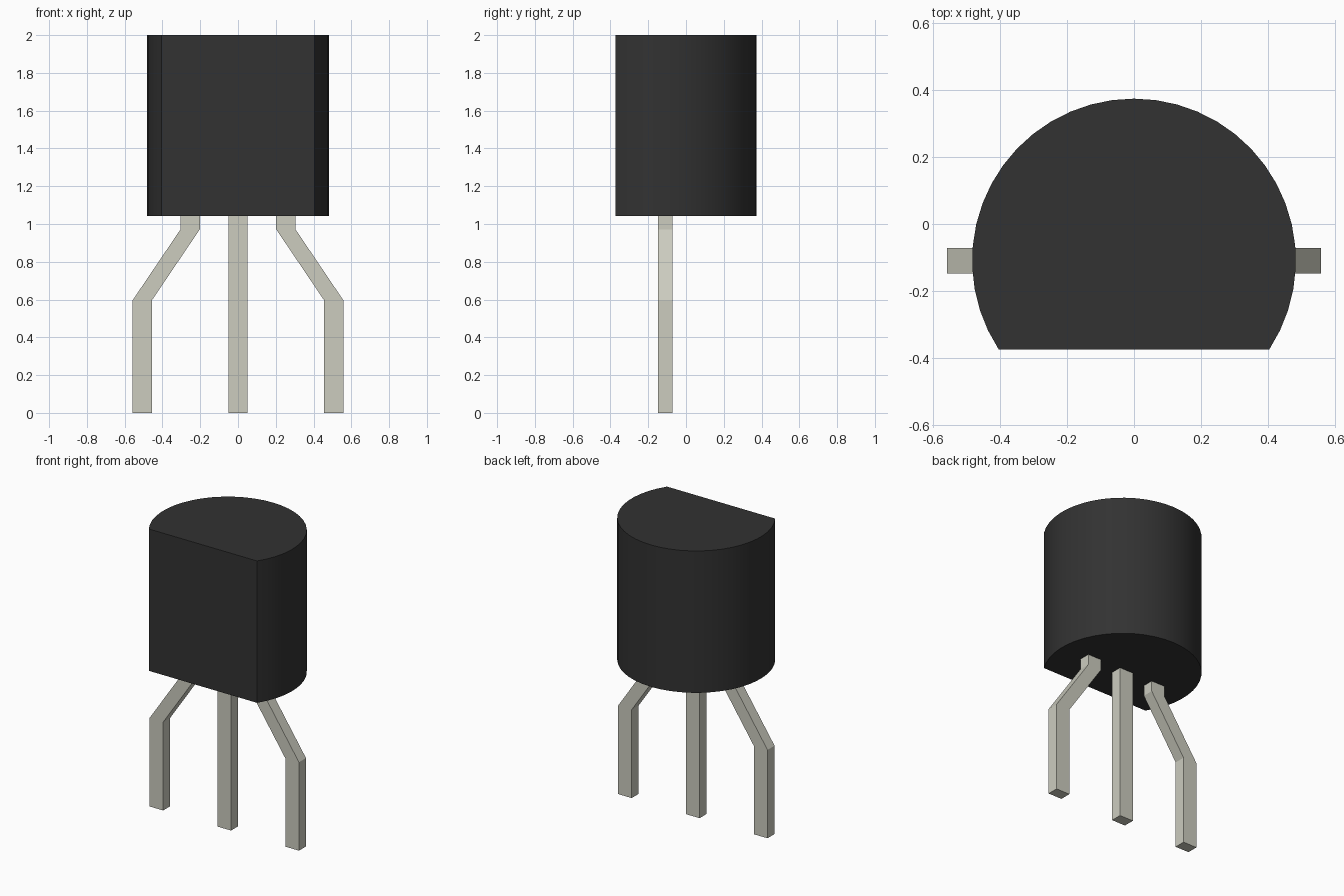
import bpy, bmesh, math

if "Cube" in bpy.data.objects:
    bpy.data.objects.remove(bpy.data.objects["Cube"])


def material(name, rgb):
    m = bpy.data.materials.new(name)
    m.diffuse_color = (*rgb, 1)
    m.use_nodes = True
    m.node_tree.nodes["Principled BSDF"].inputs["Base Color"].default_value = m.diffuse_color
    return m


black = material("black_plastic", (0.032, 0.032, 0.032))
metal = material("tinned_metal", (0.604, 0.604, 0.521))


def extrude(name, outline, offset, mat):
    """Solid from a closed outline of 3D points, swept along offset."""
    bm = bmesh.new()
    face = bm.faces.new([bm.verts.new(p) for p in outline])
    swept = bmesh.ops.extrude_face_region(bm, geom=[face])["geom"]
    verts = [g for g in swept if isinstance(g, bmesh.types.BMVert)]
    bmesh.ops.translate(bm, verts=verts, vec=offset)
    bmesh.ops.recalc_face_normals(bm, faces=bm.faces[:])
    mesh = bpy.data.meshes.new(name)
    bm.to_mesh(mesh)
    bm.free()
    mesh.materials.append(mat)
    obj = bpy.data.objects.new(name, mesh)
    bpy.context.collection.objects.link(obj)
    return obj


# Body: round case with a flat front
RADIUS, CENTRE_Y, FLAT_Y = 0.483, -0.109, -0.374
BASE, TOP, STEPS = 1.043, 2.0, 32
start = math.asin((FLAT_Y - CENTRE_Y) / RADIUS)
sweep = math.pi - 2 * start
angles = [start + sweep * i / STEPS for i in range(STEPS + 1)]
arc = [(RADIUS * math.cos(a), CENTRE_Y + RADIUS * math.sin(a), BASE) for a in angles]
body = extrude("body", arc, (0, 0, TOP - BASE), black)
bpy.context.view_layer.objects.active = body
body.select_set(True)
bpy.ops.object.shade_smooth_by_angle(angle=math.radians(30))

# Legs: straight middle one, outer ones bent outwards
HALF, FRONT_Y, DEPTH = 0.051, -0.147, 0.075
for name, side in (("left_leg", -1), ("middle_leg", 0), ("right_leg", 1)):
    path = [(0.507 * side, 0), (0.507 * side, 0.596), (0.253 * side, 0.972), (0.253 * side, BASE)]
    if side == 0:
        path = [path[0], path[-1]]
    outline = [(x - HALF, FRONT_Y, z) for x, z in path]
    outline += [(x + HALF, FRONT_Y, z) for x, z in reversed(path)]
    extrude(name, outline, (0, DEPTH, 0), metal)
